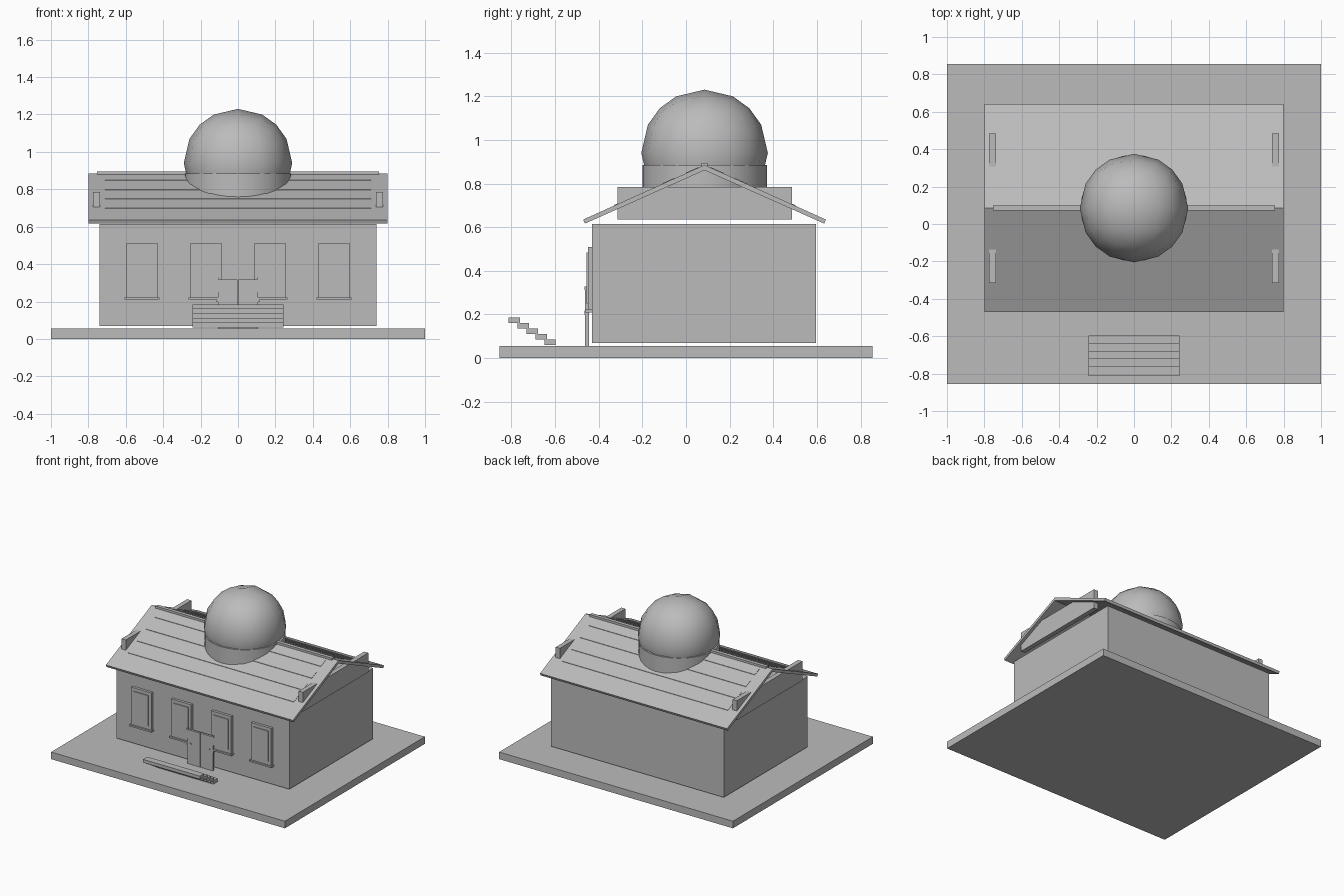
import bpy, bmesh
from math import atan2
from mathutils import Matrix, Vector

if "Cube" in bpy.data.objects:
    bpy.data.objects.remove(bpy.data.objects["Cube"])

GREY = (0.5, 0.5, 0.5, 1)
stone = bpy.data.materials.new("plain grey")
stone.use_nodes = True
stone.diffuse_color = GREY
stone.node_tree.nodes["Principled BSDF"].inputs["Base Color"].default_value = GREY


def finish(name, bm):
    bmesh.ops.recalc_face_normals(bm, faces=bm.faces)
    mesh = bpy.data.meshes.new(name)
    bm.to_mesh(mesh)
    bm.free()
    mesh.materials.append(stone)
    obj = bpy.data.objects.new(name, mesh)
    bpy.context.collection.objects.link(obj)
    return obj


def box(name, x, y, z):
    """Box from (low, high) pairs on each axis."""
    bm = bmesh.new()
    bmesh.ops.create_cube(bm, size=1)
    for v in bm.verts:
        v.co = [lo + (c + 0.5) * (hi - lo) for c, (lo, hi) in zip(v.co, (x, y, z))]
    return finish(name, bm)


def centred(middle, half):
    return (middle - half, middle + half)


def prism(name, half_x, profile):
    """Extrude a (y, z) outline along x."""
    bm = bmesh.new()
    face = bm.faces.new([bm.verts.new((-half_x, y, z)) for y, z in profile])
    out = bmesh.ops.extrude_face_region(bm, geom=[face])
    moved = [g for g in out["geom"] if isinstance(g, bmesh.types.BMVert)]
    bmesh.ops.translate(bm, verts=moved, vec=(2 * half_x, 0, 0))
    return finish(name, bm)


def smooth(obj, angle):
    bpy.ops.object.select_all(action="DESELECT")
    obj.select_set(True)
    bpy.context.view_layer.objects.active = obj
    bpy.ops.object.shade_smooth_by_angle(angle=angle)


# Ground slab and building body
box("ground_slab", (-1, 1), (-0.855, 0.855), (0, 0.055))
box("main_walls", (-0.74, 0.74), (-0.43, 0.595), (0.07, 0.615))

# Pitched roof, mirrored about the ridge
RIDGE_Y, RIDGE_Z, SLOPE = 0.085, 0.885, 0.45


def roof_point(run, side, lift=0):
    return (RIDGE_Y + side * run, RIDGE_Z - SLOPE * run + lift)


for side, label in ((-1, "front"), (1, "back")):
    prism(label + "_roof", 0.8, [roof_point(0, side), roof_point(0.556, side),
                                 roof_point(0.548, side, -0.022), roof_point(0, side, -0.024)])
    # Thin raised roofing strips
    for i in range(4):
        top = 0.028 + 0.11 * i
        low = top + 0.058
        prism(f"{label}_roof_strip_{i + 1}", 0.71,
              [roof_point(top, side, 0.003), roof_point(low, side, 0.003),
               roof_point(low, side, -0.01), roof_point(top, side, -0.01)])
box("ridge_cap", (-0.755, 0.755), centred(RIDGE_Y, 0.014), (0.875, 0.895))

# Gable boards that break through the roof at each end
for side, label in ((-1, "right"), (1, "left")):
    box(label + "_gable_board", centred(side * 0.757, 0.018), (-0.315, 0.485), (0.635, 0.785))

# Dome and its drum
bm = bmesh.new()
bmesh.ops.create_cone(bm, cap_ends=True, segments=32, radius1=0.285, radius2=0.285, depth=0.165,
                      matrix=Matrix.Translation((0, RIDGE_Y, 0.803)))
smooth(finish("dome_drum", bm), 0.6)

bm = bmesh.new()
bmesh.ops.create_cube(bm, size=2)
bmesh.ops.subdivide_edges(bm, edges=bm.edges[:], cuts=3, use_grid_fill=True)
for v in bm.verts:
    v.co = v.co.normalized() * 0.29 + Vector((0, RIDGE_Y, 0.94))
smooth(finish("dome", bm), 0.8)

# Front windows
for i, x in enumerate((-0.513, -0.171, 0.171, 0.513), 1):
    box(f"window_frame_{i}", centred(x, 0.086), (-0.45, -0.425), (0.22, 0.51))
    box(f"window_pane_{i}", centred(x, 0.064), (-0.457, -0.445), (0.25, 0.485))
    box(f"window_sill_{i}", centred(x, 0.094), (-0.462, -0.425), (0.21, 0.222))

# Double door with hinges and handles
for side, label in ((-1, "right"), (1, "left")):
    box(label + "_door", sorted((side * 0.002, side * 0.108)), (-0.462, -0.445), (0.055, 0.318))
    for z in (0.205, 0.32):
        box(label + "_door_hinge", centred(side * 0.109, 0.005), (-0.465, -0.445), centred(z, 0.008))
    box(label + "_door_handle", centred(side * 0.08, 0.004), (-0.466, -0.46), centred(0.215, 0.004))

# Free-standing steps
for i in range(5):
    y, z = -0.813 + 0.041 * i, 0.16 - 0.025 * i
    box(f"step_{i + 1}", (-0.243, 0.243), (y, y + 0.052), (z, z + 0.025))
